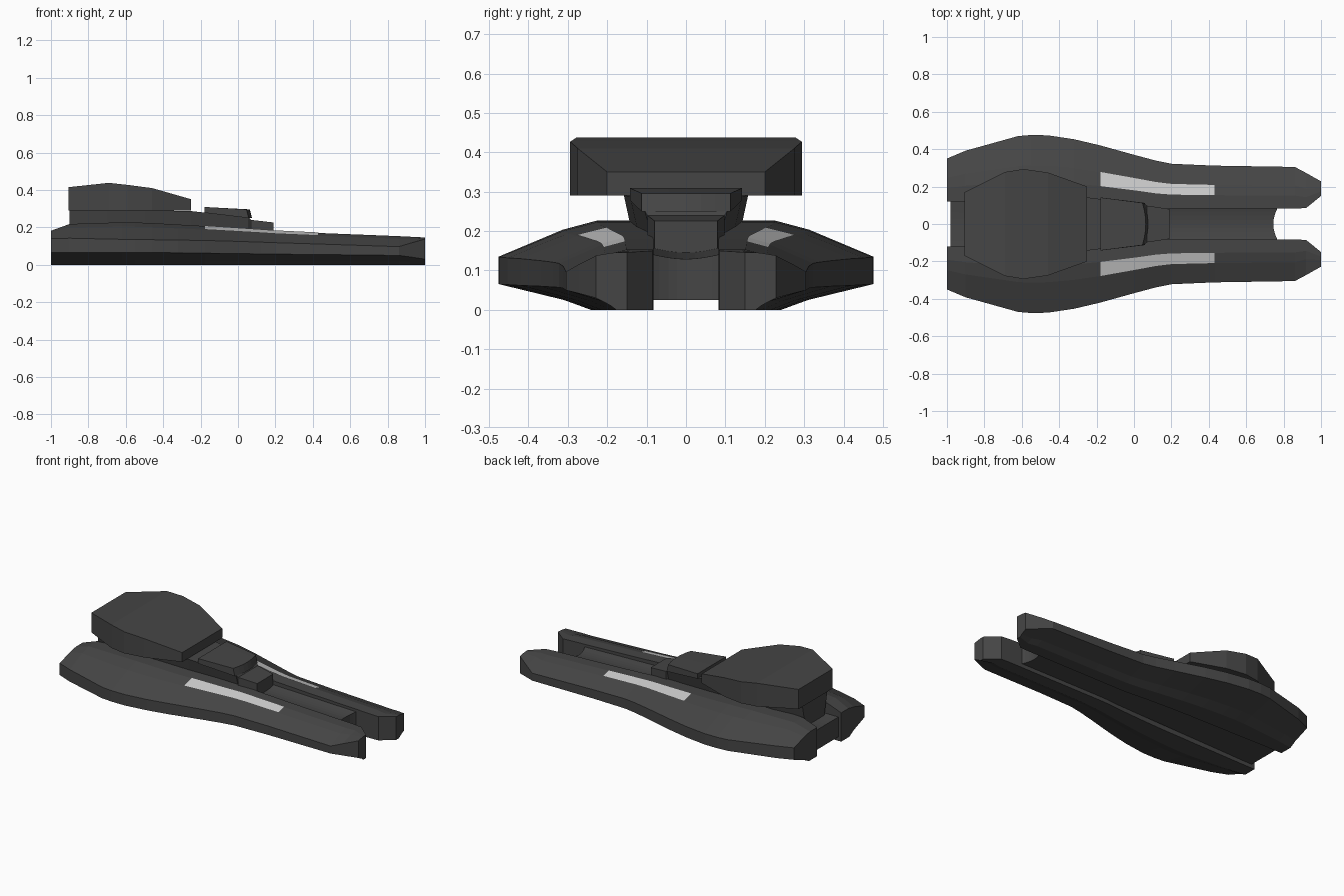
import bpy, bmesh, math

if "Cube" in bpy.data.objects:
    bpy.data.objects.remove(bpy.data.objects["Cube"])


def material(name, v):
    m = bpy.data.materials.new(name)
    m.diffuse_color = (v, v, v, 1)
    m.use_nodes = True
    m.node_tree.nodes["Principled BSDF"].inputs["Base Color"].default_value = m.diffuse_color
    return m


DARK = material("dark_plating", 0.06)
LIGHT = material("light_panel", 0.75)


def loft(name, rings, mat=DARK, closed=True, mirror=False):
    """Skin a list of equal-length point rings; closed rings get end caps."""
    bm = bmesh.new()
    vs = [[bm.verts.new(p) for p in r] for r in rings]
    n = len(rings[0])
    for a, b in zip(vs, vs[1:]):
        for i in range(n if closed else n - 1):
            j = (i + 1) % n
            bm.faces.new((a[i], a[j], b[j], b[i]))
    if closed:
        bm.faces.new(vs[0])
        bm.faces.new(vs[-1])
    bmesh.ops.recalc_face_normals(bm, faces=bm.faces)
    me = bpy.data.meshes.new(name)
    bm.to_mesh(me)
    bm.free()
    me.materials.append(mat)
    ob = bpy.data.objects.new(name, me)
    bpy.context.collection.objects.link(ob)
    if mirror:
        ob.modifiers.new("mirror", 'MIRROR').use_axis = (False, True, False)
        ob.modifiers["mirror"].use_mirror_merge = False
    return ob


def box_ring(x, w_top, z_top, w_bot, z_bot):
    return [(x, -w_bot, z_bot), (x, w_bot, z_bot), (x, w_top, z_top), (x, -w_top, z_top)]


# Side hulls: x, inner y, outer y, lower edge z, upper edge z, top z
STATIONS = [
    (-1.00, .120, .350, .065, .140, .182),
    (-0.90, .120, .392, .066, .142, .218),
    (-0.62, .115, .470, .066, .136, .227),
    (-0.55, .115, .476, .066, .135, .226),
    (-0.46, .112, .474, .065, .134, .223),
    (-0.32, .110, .453, .064, .132, .215),
    (-0.18, .105, .420, .062, .130, .207),
    (0.00, .095, .370, .060, .125, .195),
    (0.12, .085, .338, .058, .121, .187),
    (0.20, .083, .322, .057, .118, .181),
    (0.43, .083, .312, .055, .111, .170),
    (0.86, .083, .305, .050, .097, .153),
    (0.92, .085, .273, .042, .115, .150),
    (1.00, .150, .228, .030, .138, .146),
]


def hull_ring(x, yi, yo, zl, zu, zt):
    y = lambda f: yi + f * (yo - yi)
    return [(x, yi, 0), (x, y(.35), 0), (x, y(.54), .38 * zl), (x, yo, zl), (x, yo, zu),
            (x, y(.55), zu + .75 * (zt - zu)), (x, y(.31), zt), (x, yi, zt)]


hull_rings = [hull_ring(*s) for s in STATIONS]
loft("side_hull", hull_rings, mirror=True)

# Light panels following the hull's sloped facet
panel = [[(px, py, pz + .003) for px, py, pz in r[5:7]]
         for r in hull_rings if -.19 < r[0][0] < .44]
loft("light_strip", panel, LIGHT, closed=False, mirror=True)

# Deck between the hulls, dished on top with a concave front end
deck = []
for i in range(9):
    t = -1 + i / 4
    x_end = .745 + .025 * t * t
    dip = .013 * math.cos(t * math.pi / 2)
    y = .09 * t
    deck.append([(-.98, y * 1.35, .025), (.1, y, .025), (x_end, y, .025),
                 (x_end, y, .142 - dip), (.19, y, .158 - dip), (-.98, y * 1.35, .15)])
loft("centre_deck", deck)

# Spine that carries the upper blocks: x, half width, top z
spine = [(-.90, .125, .292), (-.70, .155, .292), (-.50, .158, .292), (-.25, .142, .287),
         (.06, .105, .252), (.07, .098, .240), (.19, .080, .226)]
loft("spine", [box_ring(x, w, z, w - .035 * (z > .25), .13) for x, w, z in spine])

# Tilted plate in front of the bridge, with a bowed front edge
plate = []
for i in range(7):
    t = -1 + i / 3
    xf = .075 - .018 * t * t
    plate.append([(-.18, .142 * t, .278), (xf, .113 * t, .25),
                  (xf - .012, .113 * t, .296), (-.18, .142 * t, .309)])
loft("bridge_plate", plate)

# Upper bridge block: x, half width, top z
bridge = [(-.905, .170, .415), (-.69, .278, .438), (-.59, .294, .427),
          (-.46, .275, .410), (-.25, .200, .350)]
loft("bridge_block", [box_ring(x, w, z, w, .291) for x, w, z in bridge])
